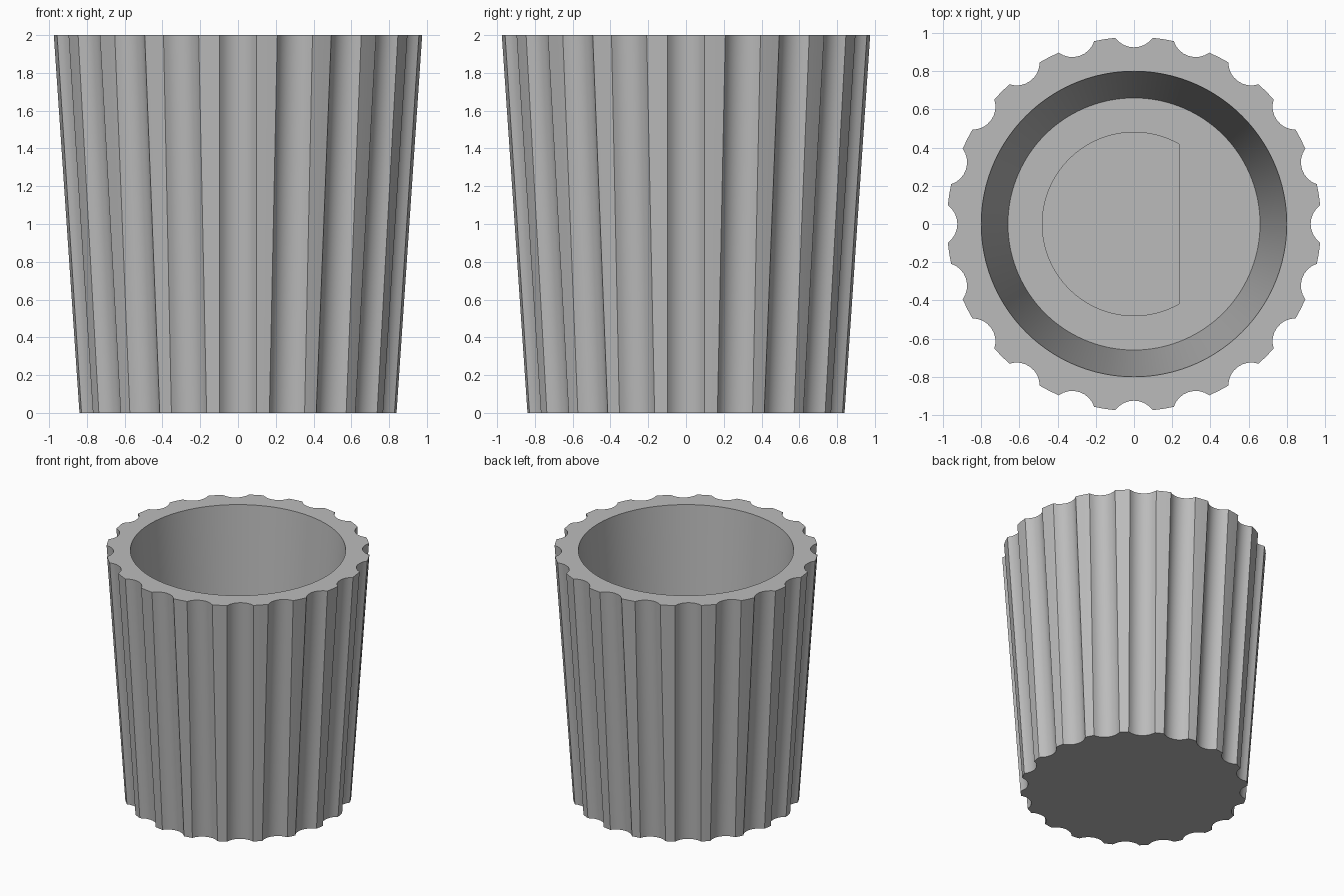
import bpy
import bmesh
from math import asin, acos, atan2, cos, sin, pi, hypot, radians

if "Cube" in bpy.data.objects:
    bpy.data.objects.remove(bpy.data.objects["Cube"], do_unlink=True)

HEIGHT = 2.0
FLUTES = 20
ARC = 8            # segments across each flute
LAND = 2           # segments across each rib between flutes
COUNT = FLUTES * (ARC + LAND)
HALF_WIDTH, DEPTH = 0.098, 0.05
FLOOR, RECESS = 0.25, 0.12


def fluted_loop(radius, z):
    """Outline with round flutes of constant width cut into a circle."""
    half = asin(HALF_WIDTH / radius)
    chord = radius * cos(half)
    r = (HALF_WIDTH ** 2 + DEPTH ** 2) / (2 * DEPTH)
    centre = chord - DEPTH + r
    sweep = asin(HALF_WIDTH / r)
    pitch = 2 * pi / FLUTES
    polar = []
    for i in range(ARC + 1):
        t = sweep * (2 * i / ARC - 1)
        x, y = centre - r * cos(t), r * sin(t)
        polar.append((hypot(x, y), atan2(y, x)))
    for i in range(1, LAND):
        polar.append((radius, half + (pitch - 2 * half) * i / LAND))
    return [(d * cos(a + k * pitch), d * sin(a + k * pitch), z)
            for k in range(FLUTES) for d, a in polar]


def round_loop(radius, z, flat=None):
    """Circle, optionally with one flat side towards +x."""
    step = 2 * pi / COUNT
    points = []
    for i in range(COUNT):
        a = (i - ARC / 2) * step
        a = atan2(sin(a), cos(a))
        d = radius
        if flat:
            corner = acos(flat / radius)
            if abs(abs(a) - corner) < step / 2:
                a = corner if a > 0 else -corner
            if abs(a) < corner:
                d = flat / cos(a)
        points.append((d * cos(a), d * sin(a), z))
    return points


# Fluted cup: outside, rim, tapered bore, floor and D-shaped socket
loops = [
    fluted_loop(0.845, 0),
    fluted_loop(0.98, HEIGHT),
    round_loop(0.80, HEIGHT),
    round_loop(0.66, FLOOR),
    round_loop(0.48, FLOOR, flat=0.235),
    round_loop(0.48, FLOOR - RECESS, flat=0.235),
]
bm = bmesh.new()
rings = [[bm.verts.new(p) for p in loop] for loop in loops]
for low, high in zip(rings, rings[1:]):
    for i in range(COUNT):
        j = (i + 1) % COUNT
        bm.faces.new((low[i], low[j], high[j], high[i]))
bm.faces.new(rings[0][::-1])
bm.faces.new(rings[-1])
bmesh.ops.recalc_face_normals(bm, faces=bm.faces)

mesh = bpy.data.meshes.new("fluted_cup")
bm.to_mesh(mesh)
bm.free()
cup = bpy.data.objects.new("fluted_cup", mesh)
bpy.context.collection.objects.link(cup)

# Plain grey material
grey = bpy.data.materials.new("light_grey")
grey.use_nodes = True
colour = (0.5, 0.5, 0.5, 1)
grey.diffuse_color = colour
grey.node_tree.nodes["Principled BSDF"].inputs["Base Color"].default_value = colour
mesh.materials.append(grey)

bpy.ops.object.select_all(action="DESELECT")
cup.select_set(True)
bpy.context.view_layer.objects.active = cup
bpy.ops.object.shade_smooth_by_angle(angle=radians(30))
